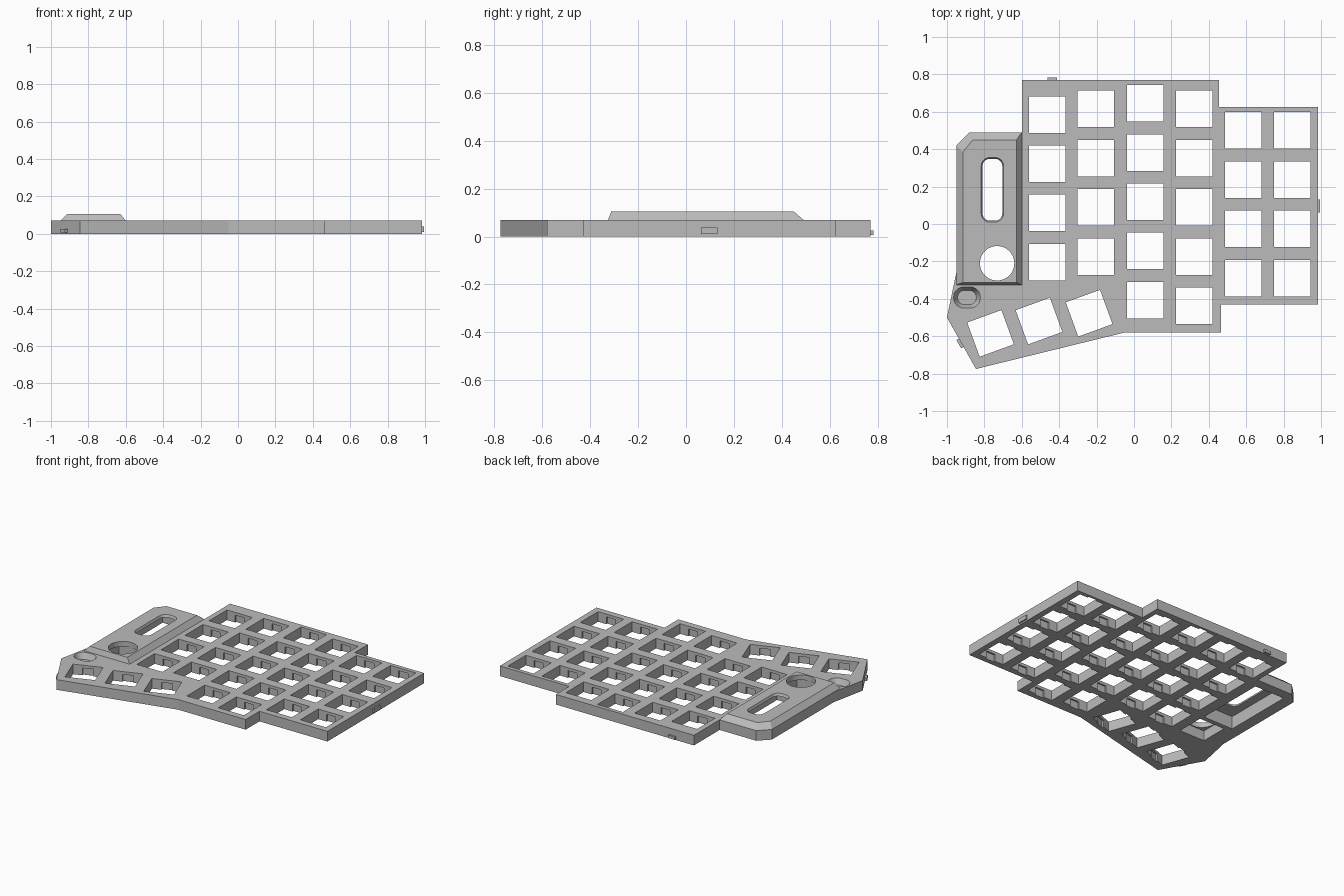
import bpy
from math import radians, cos, sin, pi, atan2
from mathutils import Matrix, Vector

cube = bpy.data.objects.get("Cube")
if cube:
    bpy.data.objects.remove(cube, do_unlink=True)

grey = bpy.data.materials.new("case_grey")
grey.use_nodes = True
grey.diffuse_color = (0.5, 0.5, 0.5, 1)
grey.node_tree.nodes["Principled BSDF"].inputs["Base Color"].default_value = (0.5, 0.5, 0.5, 1)


def loft(name, solids):
    """Make an object from (bottom outline, top outline, z0, z1) solids, outlines counter-clockwise."""
    verts, faces = [], []
    for low, high, z0, z1 in solids:
        b, n = len(verts), len(low)
        verts += [(x, y, z0) for x, y in low] + [(x, y, z1) for x, y in high]
        faces.append([b + i for i in reversed(range(n))])
        faces.append([b + n + i for i in range(n)])
        for i in range(n):
            j = (i + 1) % n
            faces.append([b + i, b + j, b + n + j, b + n + i])
    mesh = bpy.data.meshes.new(name)
    mesh.from_pydata(verts, [], faces)
    mesh.materials.append(grey)
    ob = bpy.data.objects.new(name, mesh)
    bpy.context.collection.objects.link(ob)
    return ob


def rect(cx, cy, w, h, angle=0):
    turn = Matrix.Rotation(angle, 2)
    corners = [(-w, -h), (w, -h), (w, h), (-w, h)]
    return [tuple(Vector((cx, cy)) + turn @ (Vector(c) / 2)) for c in corners]


def round_rect(cx, cy, w, h, r, steps=6):
    pts = []
    for k, (sx, sy) in enumerate([(1, 1), (-1, 1), (-1, -1), (1, -1)]):
        for i in range(steps + 1):
            a = (k + i / steps) * pi / 2
            pts.append((cx + sx * (w / 2 - r) + r * cos(a), cy + sy * (h / 2 - r) + r * sin(a)))
    return pts


def cut(target, solids):
    cutter = loft("cutter", solids)
    cutter.hide_render = True
    mod = target.modifiers.new("cut", 'BOOLEAN')
    mod.operation = 'DIFFERENCE'
    mod.solver = 'EXACT'
    mod.object = cutter
    bpy.context.view_layer.objects.active = target
    bpy.ops.object.modifier_apply(modifier=mod.name)
    bpy.data.objects.remove(cutter, do_unlink=True)


def prism(outline, z0, z1):
    return (outline, outline, z0, z1)


TOP = 0.07

# Case plate outline
outline = [(-0.6, 0.77), (-0.6, 0.49), (-0.88, 0.49), (-0.95, 0.42), (-0.95, -0.26),
           (-1, -0.5), (-0.845, -0.775), (-0.05, -0.58), (0.465, -0.58), (0.465, -0.43),
           (0.985, -0.43), (0.985, 0.625), (0.455, 0.625), (0.455, 0.77)]
plate = loft("case_plate", [prism(outline, 0, TOP)])

# Key positions: staggered columns (x, top key y, count), then the turned thumb keys
columns = [(-0.465, 0.585, 4), (-0.205, 0.615, 4), (0.06, 0.645, 5),
           (0.322, 0.615, 5), (0.585, 0.5, 4), (0.845, 0.5, 4)]
keys = [(x, y - 0.263 * i, 0) for x, y, n in columns for i in range(n)]
keys += [(x, y, radians(20)) for x, y in [(-0.767, -0.585), (-0.508, -0.519), (-0.24, -0.477)]]
cut(plate, [prism(rect(x, y, 0.195, 0.195, a), -0.1, 0.2) for x, y, a in keys])

# Clip notches under the top lip of each key hole
cut(plate, [prism(rect(x, y, 0.07, 0.217, a), -0.1, 0.05) for x, y, a in keys])

# Raised screen and dial cover
base = [(-0.95, -0.325), (-0.6, -0.325), (-0.6, 0.49), (-0.88, 0.49), (-0.95, 0.42)]
crown = [(-0.915, -0.312), (-0.628, -0.312), (-0.628, 0.45), (-0.862, 0.45), (-0.915, 0.385)]
cover = loft("screen_cover", [(base, crown, TOP, 0.105)])

# Screen cavity, screen slot, and dial opening
cavity = prism(rect(-0.755, 0.17, 0.23, 0.5), -0.1, 0.088)
cut(plate, [cavity, prism(rect(-0.732, -0.21, 0.195, 0.195), -0.1, 0.2)])
cut(cover, [cavity])
slot = (round_rect(-0.757, 0.183, 0.095, 0.32, 0.035),
        round_rect(-0.757, 0.183, 0.122, 0.347, 0.045), 0.075, 0.108)
dial = prism(round_rect(-0.732, -0.21, 0.184, 0.184, 0.0919, 12), 0, 0.2)
cut(cover, [slot, dial])

# Button recess with sloped walls
cut(plate, [(round_rect(-0.893, -0.393, 0.1, 0.075, 0.035),
             round_rect(-0.893, -0.393, 0.145, 0.115, 0.055), 0.03, TOP + 0.002)])

# Small tabs on the outer edges
edge_angle = atan2(-0.275, 0.155)
loft("back_tab", [prism(rect(-0.437, 0.774, 0.05, 0.018), 0.006, 0.026)])
loft("left_side_tab", [prism(rect(0.988, 0.097, 0.014, 0.07), 0.01, 0.038)])
loft("thumb_edge_tab", [prism(rect(-0.929, -0.638, 0.05, 0.018, edge_angle), 0.006, 0.026)])
